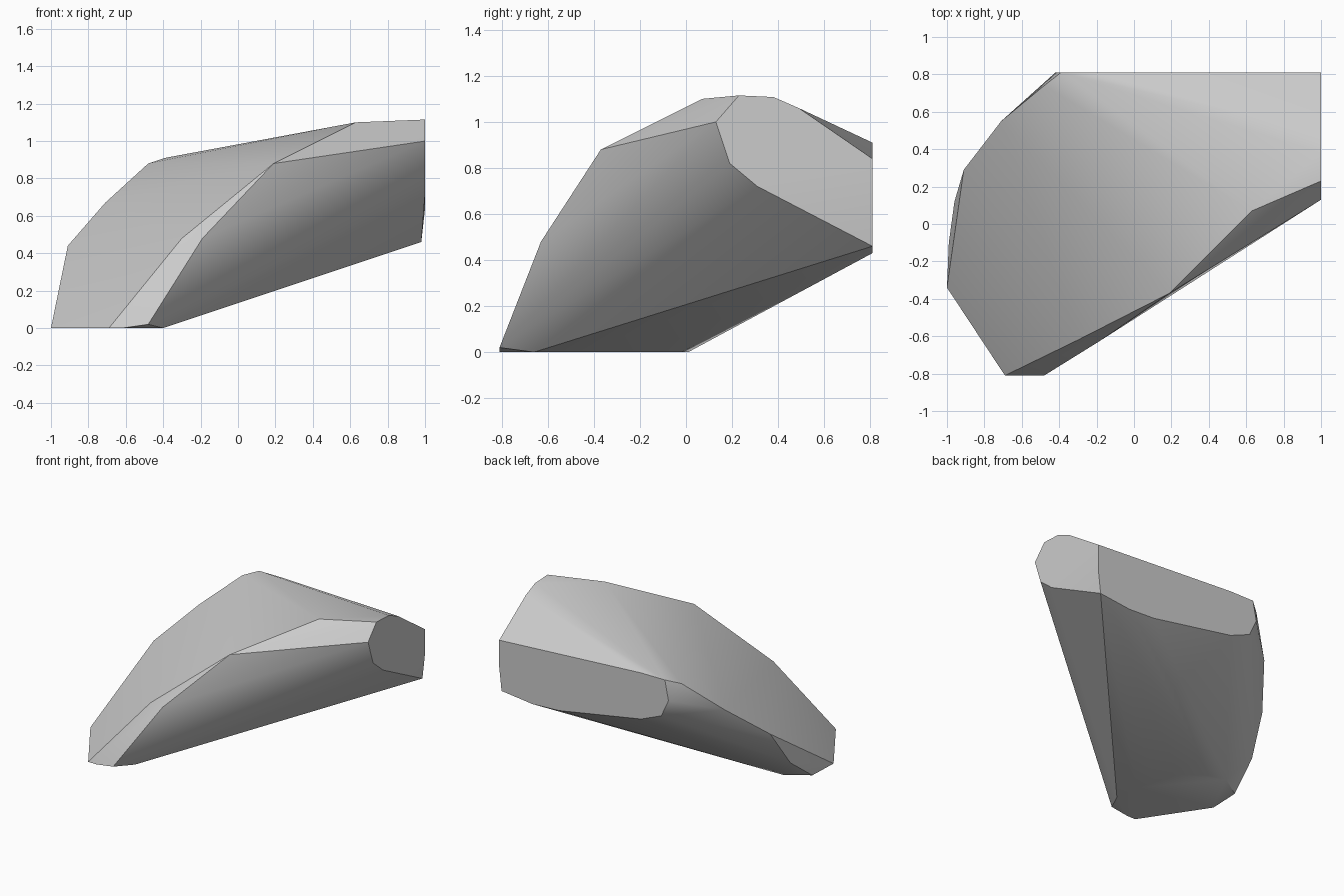
import bpy
import bmesh
import math
from mathutils import Vector

default_cube = bpy.data.objects.get("Cube")
if default_cube:
    bpy.data.objects.remove(default_cube, do_unlink=True)


def make_material(name, colour):
    material = bpy.data.materials.new(name)
    material.use_nodes = True
    material.diffuse_color = colour
    material.node_tree.nodes["Principled BSDF"].inputs["Base Color"].default_value = colour
    return material


def hull_object(name, points, material):
    """Wrap the outlines in one closed convex skin with merged flat faces."""
    bm = bmesh.new()
    for point in points:
        bm.verts.new(Vector(point))
    result = bmesh.ops.convex_hull(bm, input=bm.verts[:])
    unused = {v for v in result["geom_interior"] + result["geom_unused"]
              if isinstance(v, bmesh.types.BMVert)}
    bmesh.ops.delete(bm, geom=list(unused), context="VERTS")
    bmesh.ops.dissolve_limit(bm, angle_limit=math.radians(0.5),
                             verts=bm.verts[:], edges=bm.edges[:])
    bmesh.ops.recalc_face_normals(bm, faces=bm.faces[:])
    mesh = bpy.data.meshes.new(name)
    bm.to_mesh(mesh)
    bm.free()
    mesh.materials.append(material)
    obj = bpy.data.objects.new(name, mesh)
    bpy.context.collection.objects.link(obj)
    return obj


# Flat base outline (x, y), standing on the ground
base_outline = [(-.69, -.81), (-.62, -.81), (-.4, -.66), (-.42, -.47), (-.44, -.32),
                (-.53, -.15), (-.69, -.02), (-.82, .01), (-.99, -.1), (-1, -.34)]

# Flat back outline (x, z)
back_y = .81
back_outline = [(1, .84), (1, .64), (.98, .46), (.72, .43), (.5, .44), (.27, .48),
                (-.19, .56), (-.36, .63), (-.42, .76), (-.39, .91), (-.19, .91)]

# Flat end outline (y, z)
end_x = 1
end_outline = [(.31, .72), (.19, .82), (.13, 1), (.23, 1.115), (.38, 1.108), (.49, 1.06)]

# Ridge along the front edge of the top, and the rounding just below it
front_ridge = [(-.3, -.62, .48), (.19, -.37, .88), (.63, .07, 1.1)]
front_rounding = [(-.48, -.81, .02), (-.19, -.63, .48)]

# Ridge along the rear edge of the top
rear_ridge = [(-.96, .12, .17), (-.91, .29, .44), (-.71, .55, .67), (-.48, .74, .88)]

points = [(x, y, 0) for x, y in base_outline]
points += [(x, back_y, z) for x, z in back_outline]
points += [(end_x, y, z) for y, z in end_outline]
points += front_ridge + front_rounding + rear_ridge

grey = make_material("light grey", (.6, .6, .6, 1))
body = hull_object("sloped_block", points, grey)

# Smooth the rounded sides and keep the ridges crisp
bpy.ops.object.select_all(action="DESELECT")
body.select_set(True)
bpy.context.view_layer.objects.active = body
bpy.ops.object.shade_smooth_by_angle(angle=math.radians(30))
